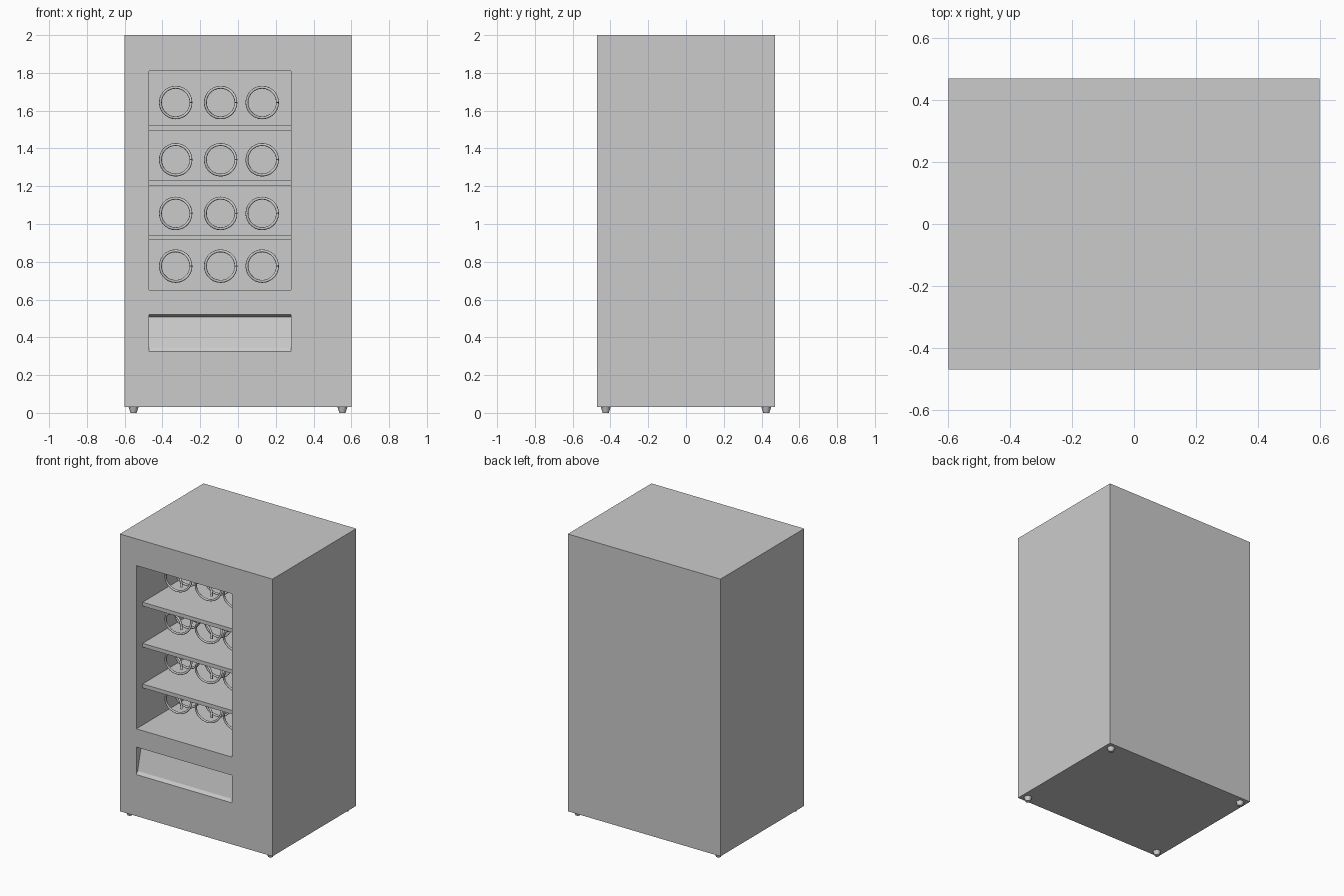
import bpy, bmesh, math

if "Cube" in bpy.data.objects:
    bpy.data.objects.remove(bpy.data.objects["Cube"])

FRONT, BACK = -0.47, 0.47
X0, X1 = -0.47, 0.28            # shared width of display window and tray
CAVITY_BACK = 0.24


def make_object(name, bm):
    bmesh.ops.recalc_face_normals(bm, faces=bm.faces)
    mesh = bpy.data.meshes.new(name)
    bm.to_mesh(mesh)
    bm.free()
    ob = bpy.data.objects.new(name, mesh)
    bpy.context.collection.objects.link(ob)
    return ob


def prism(name, profile, x0, x1):
    """Extrude a (y, z) profile along x."""
    bm = bmesh.new()
    face = bm.faces.new([bm.verts.new((x0, y, z)) for y, z in profile])
    ext = bmesh.ops.extrude_face_region(bm, geom=[face])
    moved = [v for v in ext["geom"] if isinstance(v, bmesh.types.BMVert)]
    bmesh.ops.translate(bm, verts=moved, vec=(x1 - x0, 0, 0))
    return make_object(name, bm)


def box(name, x0, x1, y0, y1, z0, z1):
    return prism(name, [(y0, z0), (y1, z0), (y1, z1), (y0, z1)], x0, x1)


def cut(target, cutter):
    cutter.hide_render = True
    mod = target.modifiers.new("cut", "BOOLEAN")
    mod.operation = "DIFFERENCE"
    mod.solver = "EXACT"
    mod.object = cutter
    bpy.context.view_layer.objects.active = target
    bpy.ops.object.modifier_apply(modifier=mod.name)
    bpy.data.objects.remove(cutter)


# Cabinet with display recess and sloped delivery tray
cabinet = box("cabinet", -0.6, 0.6, FRONT, BACK, 0.03, 2.0)
cut(cabinet, box("display_cutter", X0, X1, FRONT - 0.1, CAVITY_BACK, 0.65, 1.81))
tray = [(FRONT - 0.05, 0.325), (FRONT, 0.325), (FRONT + 0.015, 0.345),
        (FRONT + 0.055, 0.507), (FRONT, 0.52), (FRONT - 0.05, 0.52)]
cut(cabinet, prism("tray_cutter", tray, X0, X1))

# Shelves, set back from the window
for i, z in enumerate((0.915, 1.204, 1.496)):
    box(f"shelf_{i + 1}", X0, X1, -0.40, CAVITY_BACK, z, z + 0.027)

# One shared vending coil: a helix running back along y
TURNS, STEPS, PITCH, RADIUS, WIRE = 4, 28, 0.11, 0.081, 0.0075
coil = bpy.data.curves.new("coil", "CURVE")
coil.dimensions = "3D"
coil.bevel_depth = WIRE
coil.bevel_resolution = 2
coil.use_fill_caps = True
spline = coil.splines.new("POLY")
spline.points.add(TURNS * STEPS)
for i, p in enumerate(spline.points):
    a = 2 * math.pi * i / STEPS
    p.co = (RADIUS * math.cos(a), PITCH * i / STEPS, RADIUS * math.sin(a), 1)

# Coils: three per shelf
for row, z in enumerate((0.777, 1.056, 1.34, 1.643)):
    for col, x in enumerate((-0.33, -0.092, 0.128)):
        ob = bpy.data.objects.new(f"coil_{row + 1}_{col + 1}", coil)
        ob.location = (x, -0.28, z)
        bpy.context.collection.objects.link(ob)

# Tapered feet
for sx in (-1, 1):
    for sy in (-1, 1):
        bpy.ops.mesh.primitive_cone_add(vertices=16, radius1=0.016, radius2=0.026,
                                        depth=0.03,
                                        location=(sx * 0.553, sy * 0.425, 0.015))
        foot = bpy.context.object
        foot.name = f"{'front' if sy < 0 else 'back'}_{'left' if sx < 0 else 'right'}_foot"
        bpy.ops.object.shade_smooth_by_angle()
